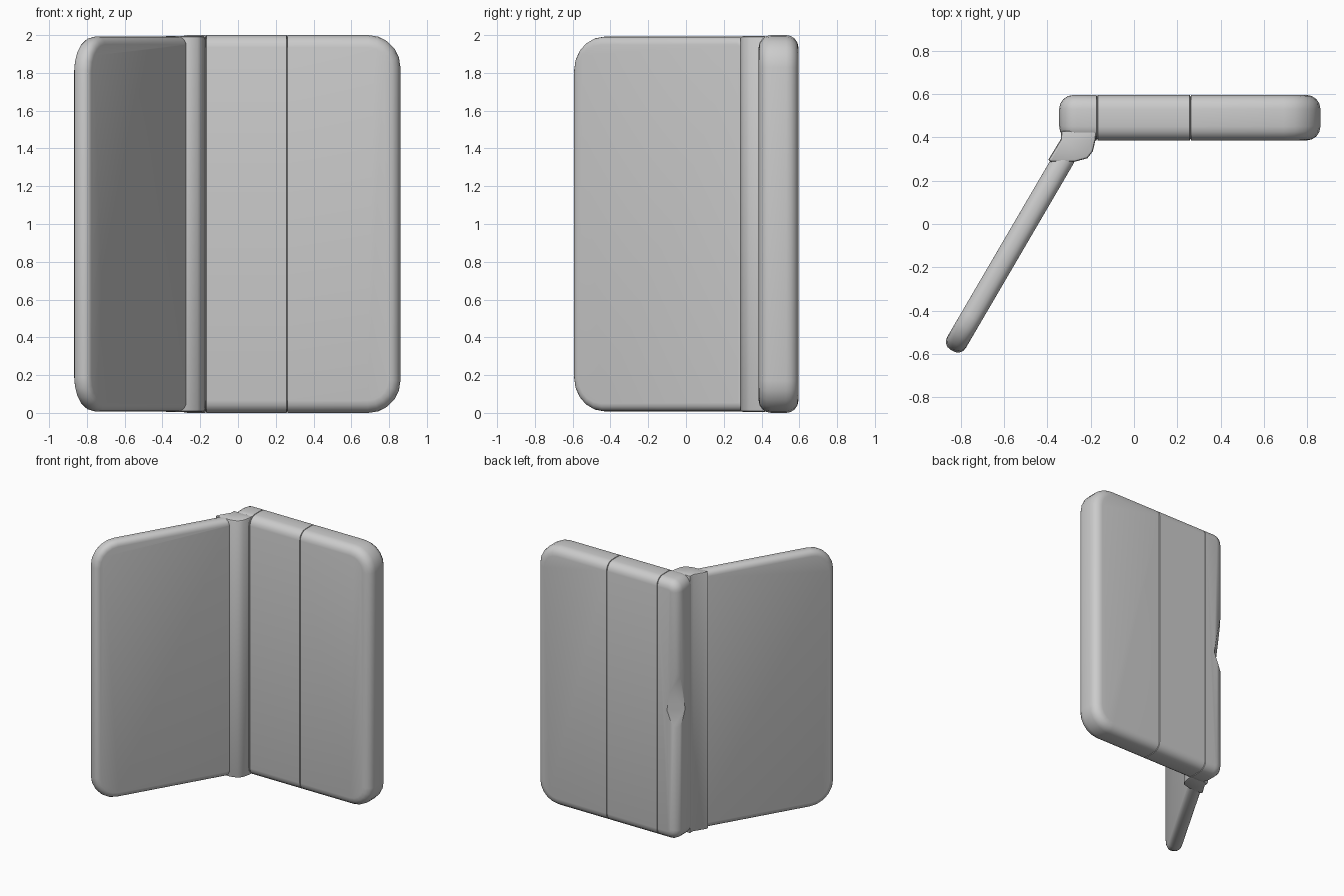
import bpy, bmesh, math
from mathutils import Vector, Matrix

if "Cube" in bpy.data.objects:
    bpy.data.objects.remove(bpy.data.objects["Cube"])


def finish(bm, name, matrix=None):
    bmesh.ops.recalc_face_normals(bm, faces=bm.faces[:])
    if matrix:
        bm.transform(matrix)
    mesh = bpy.data.meshes.new(name)
    bm.to_mesh(mesh)
    bm.free()
    obj = bpy.data.objects.new(name, mesh)
    bpy.context.collection.objects.link(obj)
    return obj


def smooth(obj):
    bpy.ops.object.select_all(action='DESELECT')
    obj.select_set(True)
    bpy.context.view_layer.objects.active = obj
    bpy.ops.object.shade_smooth_by_angle(angle=math.radians(35))


def prism(points, direction, bevel=0, segments=1):
    """Extrude a closed outline and round its two rims."""
    bm = bmesh.new()
    direction = Vector(direction)
    face = bm.faces.new([bm.verts.new(p) for p in points])
    rim = list(face.edges)
    ext = bmesh.ops.extrude_face_region(bm, geom=[face], use_keep_orig=True)
    top = [g for g in ext['geom'] if isinstance(g, bmesh.types.BMFace)][0]
    bmesh.ops.translate(bm, verts=top.verts[:], vec=direction)
    rim += list(top.edges)
    bmesh.ops.recalc_face_normals(bm, faces=bm.faces[:])
    if bevel:
        bmesh.ops.bevel(bm, geom=rim, offset=bevel, segments=segments,
                        profile=0.5, affect='EDGES', clamp_overlap=True)
    return bm


def rounded_slab(x0, x1, y0, y1, z0, z1, r_left, r_right, bevel, steps=5):
    """Upright slab with its own corner radius at each end."""
    corners = [(x1 - r_right, z0 + r_right, r_right, -90),
               (x1 - r_right, z1 - r_right, r_right, 0),
               (x0 + r_left, z1 - r_left, r_left, 90),
               (x0 + r_left, z0 + r_left, r_left, 180)]
    pts = []
    for cx, cz, r, start in corners:
        for i in range(steps + 1):
            a = math.radians(start + 90 * i / steps)
            pts.append((cx + r * math.cos(a), y0, cz + r * math.sin(a)))
    return prism(pts, (0, y1 - y0, 0), bevel, 4)


def seam(bm, x, centre, width=0.006, depth=0.009):
    """Thin groove running all the way round the slab."""
    for px in (x - width / 2, x, x + width / 2):
        geom = bm.verts[:] + bm.edges[:] + bm.faces[:]
        bmesh.ops.bisect_plane(bm, geom=geom, dist=1e-5,
                               plane_co=(px, 0, 0), plane_no=(1, 0, 0))
    for v in bm.verts:
        if abs(v.co.x - x) < 1e-4:
            v.co.y -= math.copysign(depth, v.co.y - centre[0])
            v.co.z -= math.copysign(depth, v.co.z - centre[1])


# Thick half, with two seams
bm = rounded_slab(-0.345, 0.86, 0.385, 0.595, 0, 2, 0.08, 0.17, 0.065)
seam(bm, 0.26, (0.49, 1))
seam(bm, -0.17, (0.49, 1))
thick_half = finish(bm, "thick_half")

# Dent in the spine corner
diag = Vector((-1, 1, 0)).normalized()
along = Vector((1, 1, 0)).normalized()
mid = along * 0.177
dent = [mid + diag * d + Vector((0, 0, z)) - along * 0.3
        for d, z in ((0.60, 1.0), (0.70, 1.8), (0.70, 0.66))]
cutter = finish(prism(dent, along * 0.6), "dent_cutter")
cutter.hide_render = True
cutter.hide_set(True)
mod = thick_half.modifiers.new("dent", 'BOOLEAN')
mod.operation = 'DIFFERENCE'
mod.object = cutter
mod.solver = 'EXACT'
bpy.context.view_layer.objects.active = thick_half
bpy.ops.object.modifier_apply(modifier=mod.name)
bpy.data.objects.remove(cutter)

# Thin half, swung open about the hinge
swing = Matrix.Translation((-0.84, -0.583, 0)) @ Matrix.Rotation(math.radians(59.7), 4, 'Z')
bm = rounded_slab(0, 1.07, -0.05, 0.05, 0.008, 1.992, 0.18, 0.05, 0.042)
thin_half = finish(bm, "thin_half", swing)

# Hinge barrel between the halves
profile = [(-0.335, 0.43), (-0.338, 0.39), (-0.395, 0.297), (-0.385, 0.287),
           (-0.27, 0.288), (-0.215, 0.303), (-0.19, 0.335), (-0.178, 0.385), (-0.172, 0.43)]
bm = prism([(x, y, 0.006) for x, y in profile], (0, 0, 1.988), 0.012, 2)
hinge = finish(bm, "hinge")

for part in (thick_half, thin_half, hinge):
    smooth(part)
